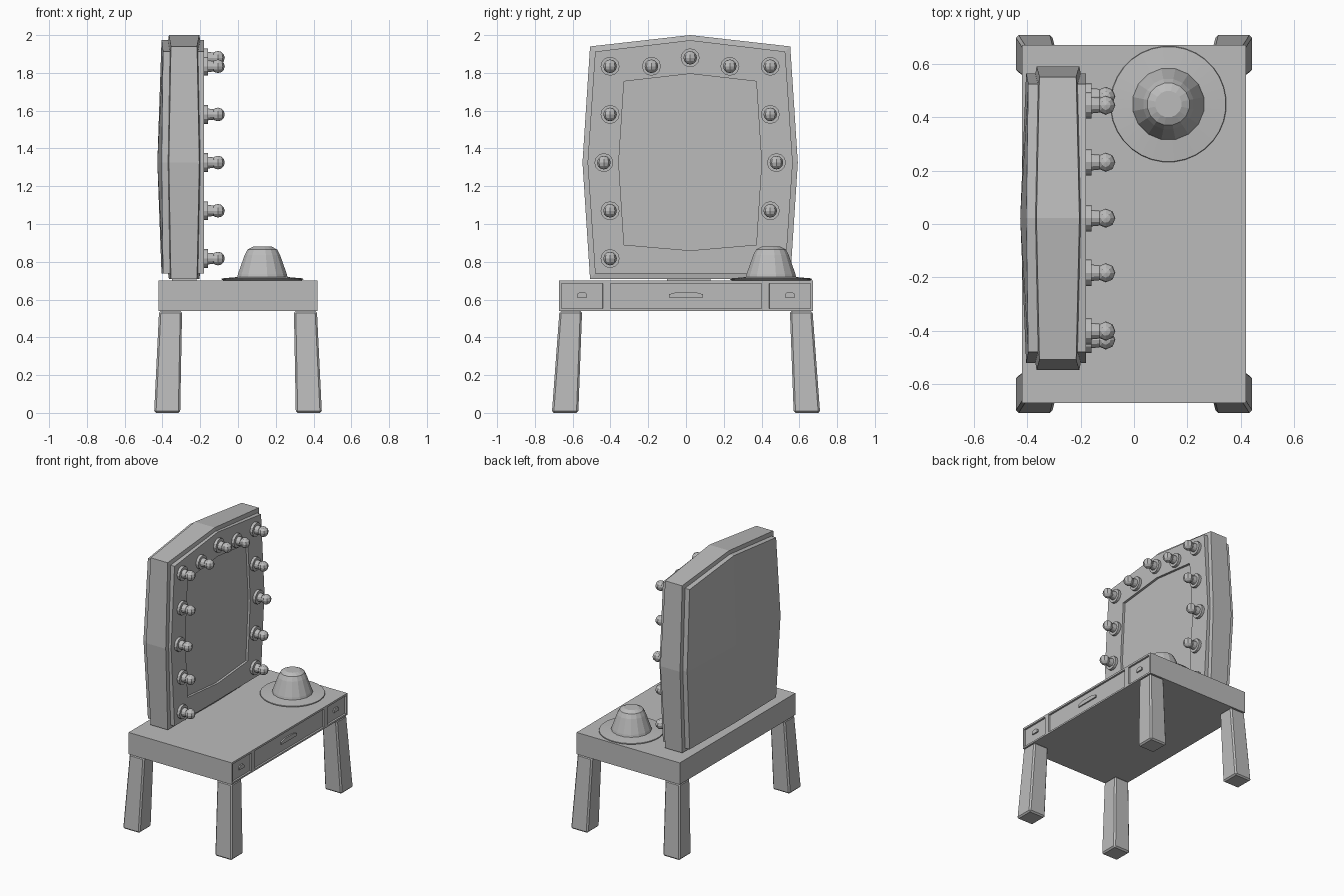
import bpy, bmesh, math
from mathutils import Vector, Matrix

if "Cube" in bpy.data.objects:
    bpy.data.objects.remove(bpy.data.objects["Cube"])

grey = bpy.data.materials.new("plain_grey")
grey.diffuse_color = (0.5, 0.5, 0.5, 1)
grey.use_nodes = True
grey.node_tree.nodes["Principled BSDF"].inputs["Base Color"].default_value = grey.diffuse_color


def finish(name, bm):
    bmesh.ops.recalc_face_normals(bm, faces=bm.faces)
    me = bpy.data.meshes.new(name)
    bm.to_mesh(me)
    bm.free()
    me.materials.append(grey)
    ob = bpy.data.objects.new(name, me)
    bpy.context.collection.objects.link(ob)
    return ob


def loft(name, rings, cap_start=True, cap_end=True):
    """Skin a list of point rings; a one-point ring makes a tip."""
    bm = bmesh.new()
    vs = [[bm.verts.new(p) for p in r] for r in rings]
    n = max(len(r) for r in vs)
    for a, b in zip(vs, vs[1:]):
        for i in range(n):
            j = (i + 1) % n
            q = [a[i % len(a)], a[j % len(a)], b[j % len(b)], b[i % len(b)]]
            bm.faces.new(list(dict.fromkeys(q)))
    if cap_start and len(vs[0]) > 2:
        bm.faces.new(vs[0])
    if cap_end and len(vs[-1]) > 2:
        bm.faces.new(vs[-1])
    return finish(name, bm)


def rect(x0, x1, y0, y1, z):
    return [(x0, y0, z), (x1, y0, z), (x1, y1, z), (x0, y1, z)]


# Table body with three recessed drawer fronts on the +x side
drawers = [(-0.66, -0.44), (-0.40, 0.40), (0.44, 0.66)]
bm = bmesh.new()
bmesh.ops.create_cube(bm, size=1, matrix=Matrix.Translation((0, 0, 0.62))
                      @ Matrix.Diagonal((0.84, 1.345, 0.16, 1)))
cuts = [((0, y, 0), (0, 1, 0)) for d in drawers for y in d]
cuts += [((0, 0, z), (0, 0, 1)) for z in (0.552, 0.686)]
for co, no in cuts:
    bmesh.ops.bisect_plane(bm, geom=bm.verts[:] + bm.edges[:] + bm.faces[:],
                           plane_co=co, plane_no=no)
fronts = []
for f in bm.faces:
    c = f.calc_center_median()
    if c.x > 0.419 and 0.56 < c.z < 0.68 and any(a < c.y < b for a, b in drawers):
        fronts.append(f)
bmesh.ops.inset_individual(bm, faces=fronts, thickness=0.002, depth=-0.012)
bmesh.ops.dissolve_limit(bm, angle_limit=0.01, verts=bm.verts, edges=bm.edges)
finish("table_body", bm)

# Drawer pulls sitting in the recesses
for name, y, w, h in (("left_pull", -0.55, 0.027, 0.013), ("middle_pull", 0, 0.09, 0.045),
                      ("right_pull", 0.55, 0.027, 0.013)):
    outline = [(-w, 0.61), (w, 0.61), (w, 0.628), (h, 0.64), (-h, 0.64), (-w, 0.628)]
    loft(name, [[(x, y + a, z) for a, z in outline] for x in (0.405, 0.418)])

# Splayed, bevelled legs
for sx, end in ((-1, "back"), (1, "front")):
    for sy, side in ((-1, "left"), (1, "right")):
        leg = loft(f"{end}_{side}_leg", [
            [(sx * x, sy * y, z) for x, y, z in rect(0.306, 0.444, 0.57, 0.71, 0)],
            [(sx * x, sy * y, z) for x, y, z in rect(0.296, 0.418, 0.55, 0.67, 0.54)]])
        bev = leg.modifiers.new("bevel", "BEVEL")
        bev.width = 0.01
        bev.segments = 1

# Mirror frame: eight-point outline, lofted from back to front
CY, CZ = 0.022, 1.325


def frame_ring(x_corner, x_mid, inset=0.0):
    pts = []
    for sy, sz in ((-1, 1), (0, 1), (1, 1), (1, 0), (1, -1), (0, -1), (-1, -1), (-1, 0)):
        corner = sy and sz
        half = 0.53 if corner else 0.57
        top = 0.615 if corner else 0.675
        dz = top - inset if sz > 0 else -(0.615 - inset) if sz < 0 else 0
        pts.append((x_corner if corner else x_mid, CY + sy * (half - inset), CZ + dz))
    return pts


def glass_ring(x):
    return [(x, CY + y, z) for y, z in (
        (-0.35, 1.755), (0, 1.795), (0.35, 1.755), (0.378, 1.325),
        (0.35, 0.89), (0, 0.86), (-0.35, 0.89), (-0.378, 1.325))]


loft("mirror_frame", [
    [(-0.427, CY, CZ)],
    frame_ring(-0.397, -0.405, 0.027),
    frame_ring(-0.36, -0.37, 0.027),
    frame_ring(-0.355, -0.366),
    frame_ring(-0.217, -0.205),
    frame_ring(-0.212, -0.2, 0.027),
    frame_ring(-0.18, -0.18, 0.027),
    glass_ring(-0.18),
    glass_ring(-0.198)], cap_end=False)
loft("mirror_glass", [glass_ring(-0.202), glass_ring(-0.197)])
loft("mirror_foot", [rect(-0.35, -0.22, -0.1, 0.13, z) for z in (0.695, 0.715)])


# Bulbs with stepped sockets around the frame
def circle_x(x, r, y, z, n=12):
    return [(x, y + r * math.cos(2 * math.pi * i / n), z + r * math.sin(2 * math.pi * i / n))
            for i in range(n)]


spots = [(0, 1.88), (-0.205, 1.835), (0.21, 1.835)]
for s in (-1, 1):
    spots += [(s * 0.424, z) for z in (1.835, 1.58, 1.07, 0.817)] + [(s * 0.457, CZ)]
for i, (dy, z) in enumerate(spots, 1):
    y = CY + dy
    loft(f"bulb_socket_{i}", [circle_x(x, r, y, z) for x, r in (
        (-0.185, 0.05), (-0.16, 0.05), (-0.16, 0.031), (-0.13, 0.028))])
    bm = bmesh.new()
    bmesh.ops.create_uvsphere(bm, u_segments=8, v_segments=6, radius=0.036,
                              matrix=Matrix.Translation((-0.106, y, z)))
    finish(f"bulb_{i}", bm)


# Hat on the table: brim and tapered crown
def circle_z(r, z, n=16):
    return [(0.129 + r * math.cos(2 * math.pi * (i + 0.5) / n),
             0.45 + r * math.sin(2 * math.pi * (i + 0.5) / n), z) for i in range(n)]


loft("hat_brim", [circle_z(r, z, 32) for r, z in (
    (0.21, 0.702), (0.218, 0.707), (0.216, 0.712), (0.125, 0.72))])
loft("hat_crown", [circle_z(r, z) for r, z in (
    (0.137, 0.714), (0.132, 0.735), (0.096, 0.835), (0.08, 0.865), (0.05, 0.88))])
